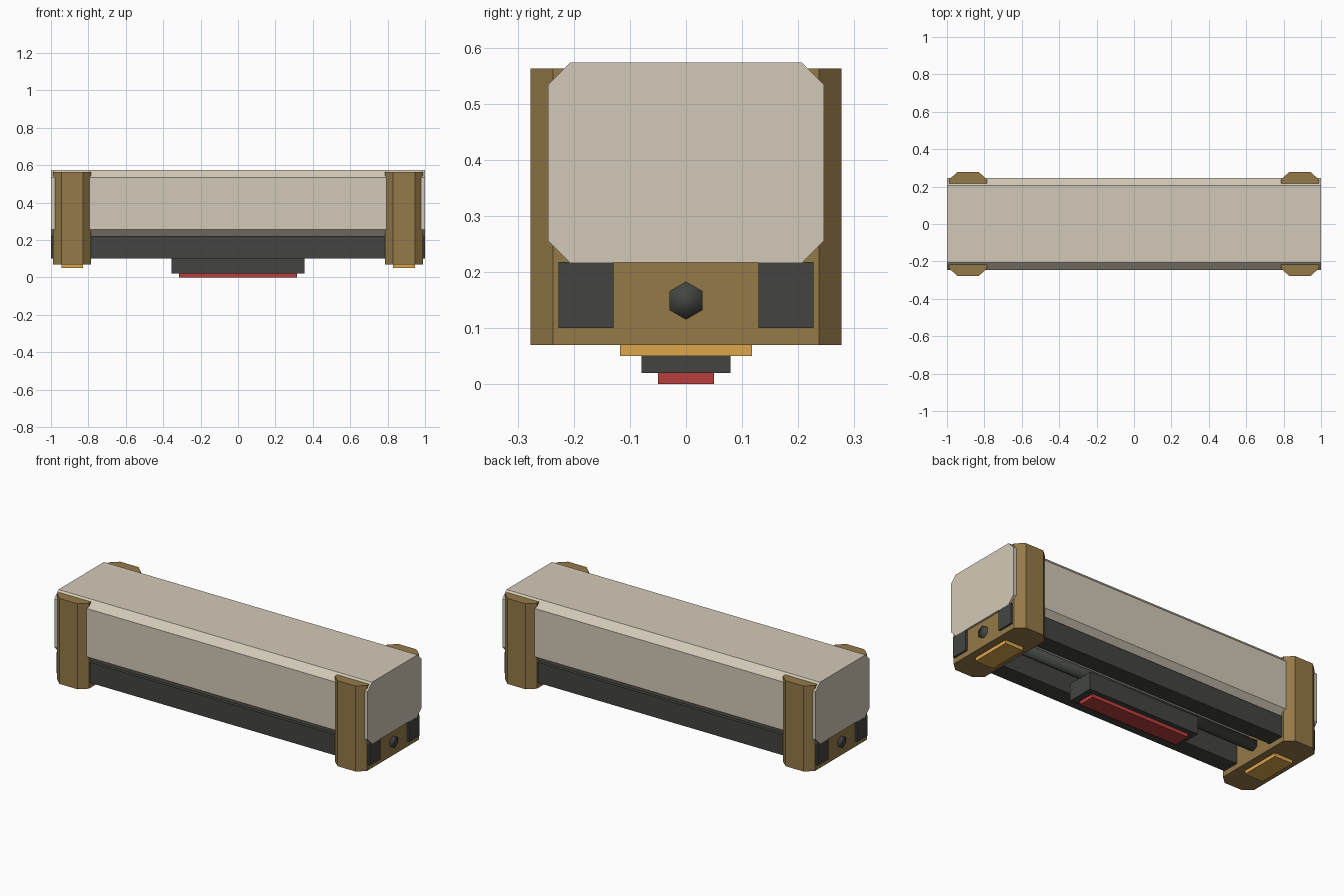
import bpy, bmesh, math

if "Cube" in bpy.data.objects:
    bpy.data.objects.remove(bpy.data.objects["Cube"])


def material(name, rgb):
    m = bpy.data.materials.new(name)
    m.diffuse_color = (*rgb, 1)
    m.use_nodes = True
    m.node_tree.nodes["Principled BSDF"].inputs["Base Color"].default_value = m.diffuse_color
    return m


cream = material("cream", (0.65, 0.59, 0.48))
dark = material("dark_grey", (0.056, 0.06, 0.053))
bronze = material("bronze", (0.30, 0.195, 0.065))
amber = material("amber", (0.73, 0.38, 0.075))
red = material("red", (0.48, 0.048, 0.045))


def prism(name, ring, offset, mat, smooth=False):
    """Extrude a closed ring of 3D points by an offset vector."""
    bm = bmesh.new()
    face = bm.faces.new([bm.verts.new(p) for p in ring])
    ext = bmesh.ops.extrude_face_region(bm, geom=[face])
    top = [v for v in ext["geom"] if isinstance(v, bmesh.types.BMVert)]
    bmesh.ops.translate(bm, verts=top, vec=offset)
    bmesh.ops.recalc_face_normals(bm, faces=bm.faces)
    for f in bm.faces:
        f.smooth = smooth
    me = bpy.data.meshes.new(name)
    bm.to_mesh(me)
    bm.free()
    me.materials.append(mat)
    ob = bpy.data.objects.new(name, me)
    bpy.context.collection.objects.link(ob)
    return ob


def box(name, x0, x1, y0, y1, z0, z1, mat):
    ring = [(x0, y0, z0), (x1, y0, z0), (x1, y1, z0), (x0, y1, z0)]
    return prism(name, ring, (0, 0, z1 - z0), mat)


def octagon(hu, hv, cu, cv):
    """Rectangle of half sizes hu, hv with corners cut by cu, cv."""
    return [(hu, hv - cv), (hu - cu, hv), (cu - hu, hv), (-hu, hv - cv),
            (-hu, cv - hv), (cu - hu, -hv), (hu - cu, -hv), (hu, cv - hv)]


# Long chamfered body
prism("main_body", [(-1, y, 0.395 + z) for y, z in octagon(0.246, 0.178, 0.039, 0.039)],
      (2, 0, 0), cream)

# Twin rails under the body
for side, s in (("front", -1), ("back", 1)):
    y0, y1 = sorted((s * 0.129, s * 0.227))
    box(side + "_rail", -1, 1, y0, y1, 0.10, 0.218, dark)

# Hexagonal centre rod
rod = [(-1, 0.034 * math.sin(i * math.pi / 3), 0.149 + 0.034 * math.cos(i * math.pi / 3))
       for i in range(6)]
prism("centre_rod", rod, (2, 0, 0), dark, smooth=True)

# End brackets with foot pads
for side, s in (("left", -1), ("right", 1)):
    cx = s * 0.887
    prism(side + "_bracket", [(cx + x, y, 0.07) for x, y in octagon(0.102, 0.277, 0.044, 0.040)],
          (0, 0, 0.493), bronze)
    box(side + "_foot_pad", cx - 0.058, cx + 0.058, -0.118, 0.118, 0.05, 0.07, amber)

# Central block and red pad underneath
box("centre_block", -0.355, 0.355, -0.079, 0.079, 0.02, 0.12, dark)
box("red_pad", -0.315, 0.315, -0.05, 0.05, 0.0, 0.02, red)
